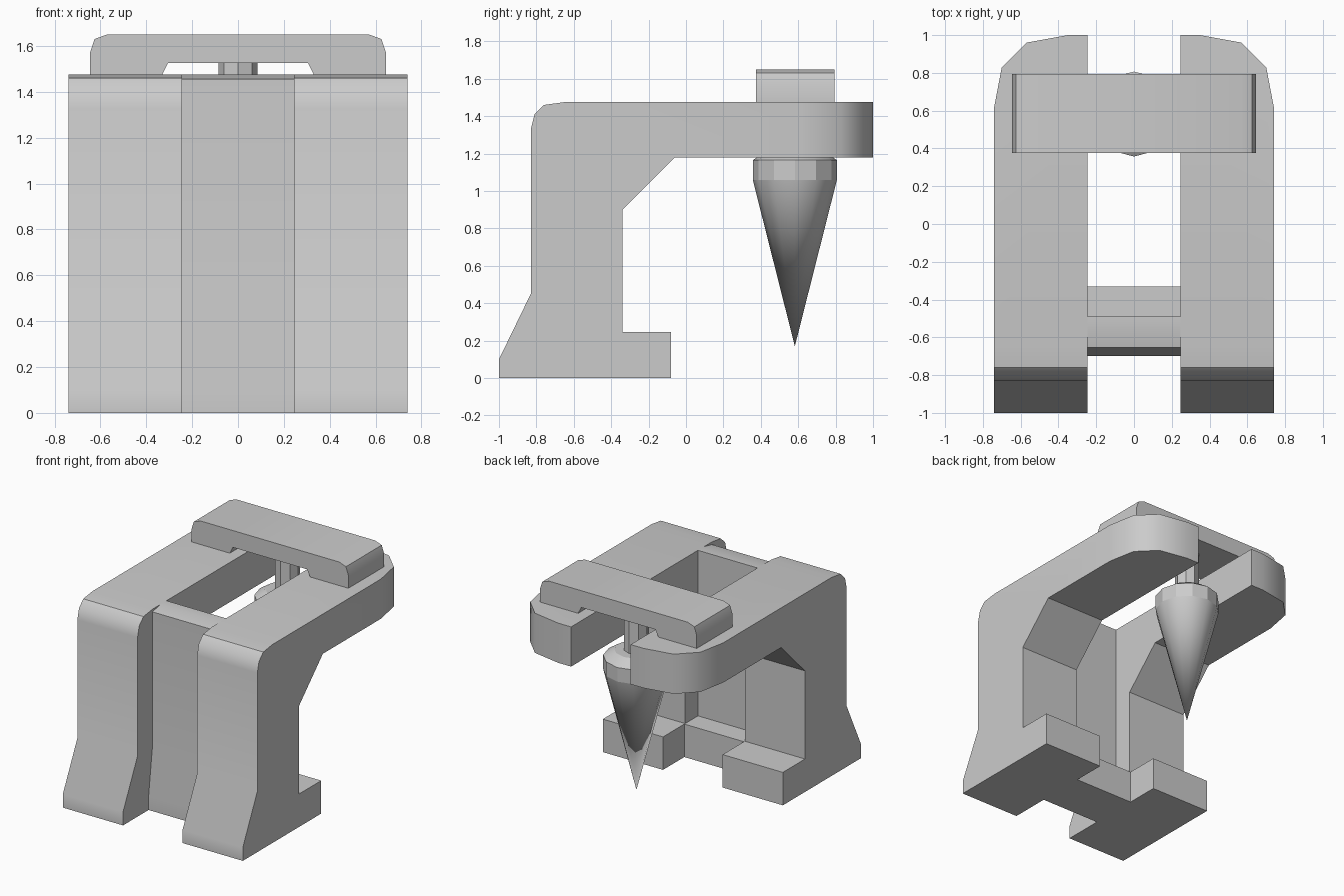
import bpy, bmesh, math
from mathutils import Vector, Matrix

cube = bpy.data.objects.get("Cube")
if cube:
    bpy.data.objects.remove(cube, do_unlink=True)

grey = bpy.data.materials.new("light_grey")
grey.use_nodes = True
grey.diffuse_color = (0.6, 0.6, 0.6, 1)
grey.node_tree.nodes["Principled BSDF"].inputs["Base Color"].default_value = (0.6, 0.6, 0.6, 1)


def finish(name, bm, angle=25):
    """Turn a bmesh into a shaded, coloured object."""
    bmesh.ops.recalc_face_normals(bm, faces=bm.faces[:])
    mesh = bpy.data.meshes.new(name)
    bm.to_mesh(mesh)
    bm.free()
    mesh.materials.append(grey)
    obj = bpy.data.objects.new(name, mesh)
    bpy.context.collection.objects.link(obj)
    bpy.ops.object.select_all(action='DESELECT')
    obj.select_set(True)
    bpy.context.view_layer.objects.active = obj
    bpy.ops.object.shade_smooth_by_angle(angle=math.radians(angle))
    return obj


def prism(points, start, end):
    """Extrude a closed outline of 3D points from start to end offset."""
    bm = bmesh.new()
    face = bm.faces.new([bm.verts.new(Vector(p) + Vector(start)) for p in points])
    new = bmesh.ops.extrude_face_region(bm, geom=[face])["geom"]
    verts = [g for g in new if isinstance(g, bmesh.types.BMVert)]
    bmesh.ops.translate(bm, verts=verts, vec=Vector(end) - Vector(start))
    return bm


def lathe(name, profile, sides, y, angle):
    """Spin a (radius, z) profile about a vertical axis at depth y."""
    bm = bmesh.new()
    verts = [bm.verts.new((0, r, z)) for r, z in profile]
    edges = [bm.edges.new(pair) for pair in zip(verts, verts[1:])]
    bmesh.ops.spin(bm, geom=verts + edges, cent=(0, 0, 0), axis=(0, 0, 1),
                   angle=math.tau, steps=sides)
    bmesh.ops.remove_doubles(bm, verts=bm.verts[:], dist=0.001)
    bmesh.ops.translate(bm, verts=bm.verts[:], vec=(0, y, 0))
    return finish(name, bm, angle)


# Side frames: foot, column, gusset and arm in one outline
frame = [(-1, 0), (-1, 0.1), (-0.83, 0.45), (-0.83, 1.33), (-0.81, 1.41),
         (-0.76, 1.46), (-0.65, 1.475), (1, 1.475), (1, 1.18), (-0.06, 1.18),
         (-0.34, 0.9), (-0.34, 0.245), (-0.08, 0.245), (-0.08, 0)]
# Rounded outer corner of each arm tip, seen in plan
tip = [(0.74, 0.62), (0.70, 0.83), (0.57, 0.96), (0.35, 1.0)]

for side, sign in (("left", 1), ("right", -1)):
    bm = prism([(0, y, z) for y, z in frame], (0.245, 0, 0), (0.74, 0, 0))
    for a, b in zip(tip, tip[1:]):
        cut = bmesh.ops.bisect_plane(
            bm, geom=bm.verts[:] + bm.edges[:] + bm.faces[:], dist=0.0001,
            plane_co=(a[0], a[1], 0), plane_no=(b[1] - a[1], a[0] - b[0], 0),
            clear_outer=True)["geom_cut"]
        bmesh.ops.edgeloop_fill(
            bm, edges=[g for g in cut if isinstance(g, bmesh.types.BMEdge)])
    bmesh.ops.transform(bm, verts=bm.verts[:], matrix=Matrix.Diagonal((sign, 1, 1, 1)))
    finish(side + "_frame", bm, 35)

# Recessed wall and low sill joining the frames
wall = [(-0.70, 0), (-0.70, 0.1), (-0.655, 0.45), (-0.655, 1.455), (-0.56, 1.475),
        (-0.49, 1.475), (-0.49, 0.245), (-0.33, 0.245), (-0.33, 0)]
finish("centre_wall", prism([(0, y, z) for y, z in wall], (-0.245, 0, 0), (0.245, 0, 0)))

# Bridge bar lying across both arms
half = [(0.305, 1.525), (0.33, 1.475), (0.645, 1.475), (0.645, 1.57),
        (0.625, 1.63), (0.57, 1.65)]
outline = half + [(-x, z) for x, z in reversed(half)]
finish("bridge_bar", prism([(x, 0, z) for x, z in outline], (0, 0.375, 0), (0, 0.795, 0)))

# Rod and pointed spike hanging between the arms
lathe("hanging_rod", [(0.085, 1.18), (0.085, 1.54)], 8, 0.582, 25)
lathe("spike_collar", [(0.225, 1.06), (0.225, 1.165), (0.15, 1.215), (0, 1.215)],
      12, 0.582, 25)
lathe("spike_point", [(0.225, 1.06), (0, 0.17)], 12, 0.582, 40)
